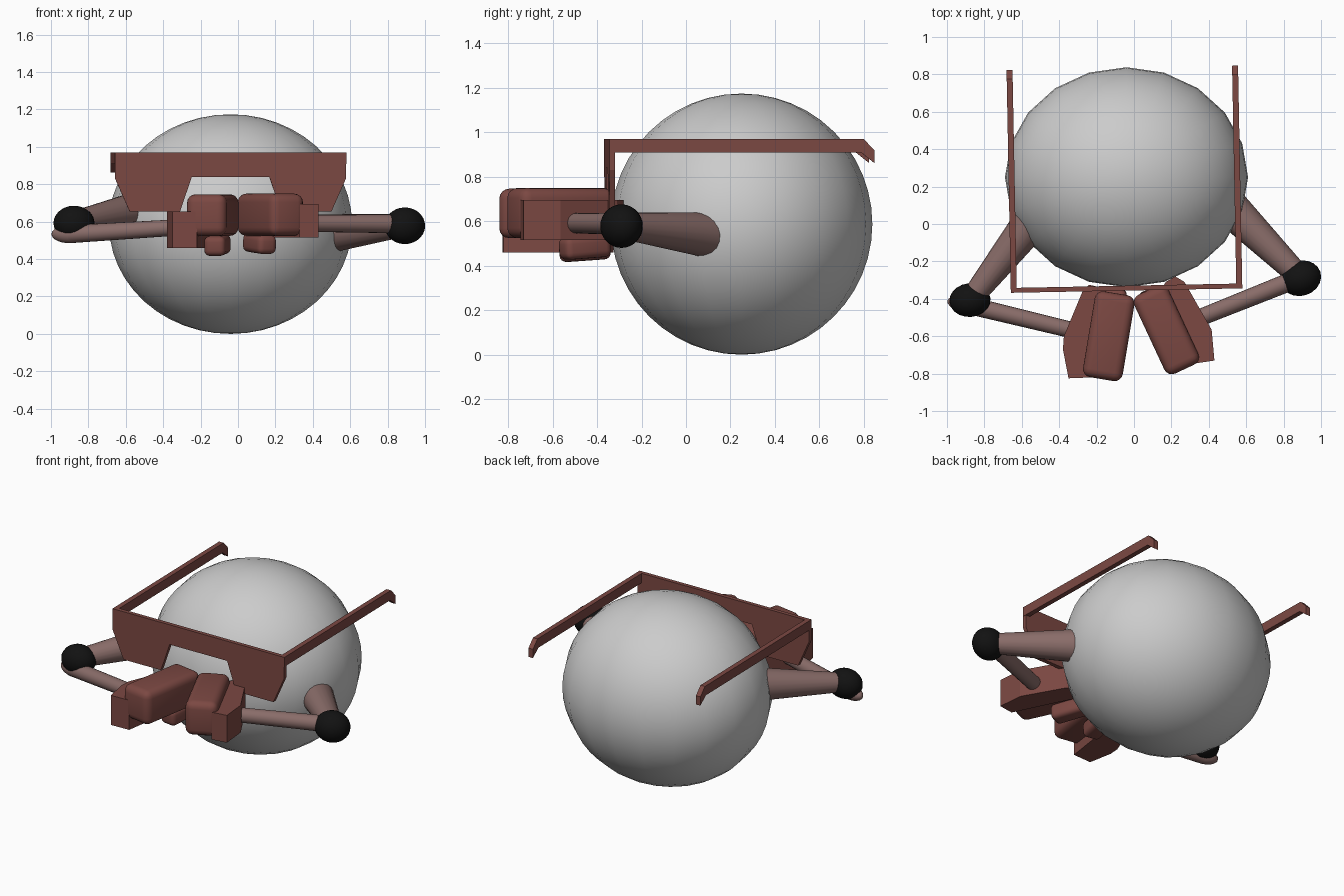
import bpy, bmesh, math
from mathutils import Vector, Matrix

if "Cube" in bpy.data.objects:
    bpy.data.objects.remove(bpy.data.objects["Cube"])


def material(name, rgb):
    m = bpy.data.materials.new(name)
    m.diffuse_color = (*rgb, 1)
    m.use_nodes = True
    m.node_tree.nodes["Principled BSDF"].inputs["Base Color"].default_value = m.diffuse_color
    return m


RED = material("dark_red", (0.20, 0.065, 0.055))
SKIN = material("dusty_pink", (0.25, 0.15, 0.14))
BLACK = material("black", (0.006, 0.006, 0.006))


def finish(name, bm, mat=None, smooth=None):
    bmesh.ops.recalc_face_normals(bm, faces=bm.faces)
    me = bpy.data.meshes.new(name)
    bm.to_mesh(me)
    bm.free()
    ob = bpy.data.objects.new(name, me)
    bpy.context.collection.objects.link(ob)
    if mat:
        me.materials.append(mat)
    if smooth:
        bpy.ops.object.select_all(action='DESELECT')
        ob.select_set(True)
        bpy.context.view_layer.objects.active = ob
        bpy.ops.object.shade_smooth_by_angle(angle=math.radians(smooth))
    return ob


def ball(name, loc, radii, mat=None, rot=0, seg=20, rings=14):
    bm = bmesh.new()
    bmesh.ops.create_uvsphere(bm, u_segments=seg, v_segments=rings, radius=1)
    bm.transform(Matrix.Translation(loc) @ Matrix.Rotation(math.radians(rot), 4, 'Z')
                 @ Matrix.Diagonal((*radii, 1)))
    return finish(name, bm, mat, 60)


def limb(name, a, b, r1, r2):
    a, b = Vector(a), Vector(b)
    bm = bmesh.new()
    bmesh.ops.create_cone(bm, cap_ends=True, segments=20, radius1=r1, radius2=r2,
                          depth=(b - a).length)
    bm.transform(Matrix.Translation((a + b) / 2)
                 @ (b - a).to_track_quat('Z', 'Y').to_matrix().to_4x4())
    return finish(name, bm, SKIN, 40)


def prism(name, pts, offset, mat=RED, matrix=None):
    """Extrude a closed 3D outline by offset."""
    bm = bmesh.new()
    f = bm.faces.new([bm.verts.new(p) for p in pts])
    new = bmesh.ops.extrude_face_region(bm, geom=[f], use_keep_orig=True)
    bmesh.ops.translate(bm, vec=offset,
                        verts=[v for v in new["geom"] if isinstance(v, bmesh.types.BMVert)])
    if matrix:
        bm.transform(matrix)
    return finish(name, bm, mat)


def rounded_box(name, loc, size, rot, bevel, tilt=0):
    bm = bmesh.new()
    bmesh.ops.create_cube(bm, size=1)
    bm.transform(Matrix.Diagonal((*size, 1)))
    bmesh.ops.bevel(bm, geom=bm.edges[:], offset=bevel, segments=4, profile=0.5,
                    affect='EDGES')
    bm.transform(Matrix.Translation(loc) @ Matrix.Rotation(math.radians(rot), 4, 'Z')
                 @ Matrix.Rotation(math.radians(tilt), 4, 'X'))
    return finish(name, bm, RED, 40)


# round body
ball("body", (-0.04, 0.25, 0.587), (0.65, 0.588, 0.587), seg=20, rings=24)

# visor: front plate with a notch, and two hooked side bars, turned slightly
turn = Matrix.Translation((-0.04, -0.343, 0)) @ Matrix.Rotation(math.radians(1.1), 4, 'Z')
half = [(0.617, 0.97), (0.617, 0.83), (0.54, 0.655), (0.27, 0.655), (0.207, 0.84)]
plate = half + [(-x, z) for x, z in reversed(half)]
prism("visor_plate", [(x, -0.013, z) for x, z in plate], (0, 0.026, 0), matrix=turn)
bar = [(-0.013, 0.97), (1.13, 0.97), (1.178, 0.92), (1.178, 0.862), (1.12, 0.908), (-0.013, 0.908)]
for side, x in (("left", -0.619), ("right", 0.587)):
    prism(f"visor_bar_{side}", [(x, y, z) for y, z in bar], (0.032, 0, 0), matrix=turn)

# arms and elbows
limb("upper_arm_left", (-0.51, 0.06, 0.665), (-0.87, -0.40, 0.60), 0.105, 0.058)
limb("upper_arm_right", (0.48, 0.12, 0.535), (0.89, -0.285, 0.58), 0.105, 0.06)
limb("forearm_left", (-0.26, -0.585, 0.573), (-0.90, -0.43, 0.533), 0.043, 0.048)
ball("forearm_tip_left", (-0.90, -0.432, 0.533), (0.10, 0.045, 0.048), SKIN, -13)
limb("forearm_right", (0.28, -0.53, 0.592), (0.88, -0.29, 0.588), 0.045, 0.05)
ball("elbow_left", (-0.877, -0.407, 0.592), (0.11, 0.09, 0.093), BLACK, 5)
ball("elbow_right", (0.892, -0.29, 0.578), (0.11, 0.094, 0.098), BLACK, 18)

# gloves: rounded fist, flat cuff plate outside, thumb below
rounded_box("fist_left", (-0.135, -0.60, 0.635), (0.215, 0.465, 0.222), -9.5, 0.045)
rounded_box("fist_right", (0.173, -0.565, 0.637), (0.20, 0.465, 0.225), 25, 0.045)
cuff_left = [(-0.38, -0.67), (-0.375, -0.60), (-0.275, -0.36), (-0.24, -0.325),
             (-0.15, -0.345), (-0.22, -0.82), (-0.35, -0.825)]
cuff_right = [(0.17, -0.31), (0.22, -0.28), (0.27, -0.31), (0.415, -0.565),
              (0.43, -0.73), (0.33, -0.745), (0.14, -0.36)]
prism("cuff_left", [(x, y, 0.46) for x, y in cuff_left], (0, 0, 0.195))
prism("cuff_right", [(x, y, 0.515) for x, y in cuff_right], (0, 0, 0.18))
rounded_box("thumb_left", (-0.11, -0.455, 0.475), (0.115, 0.225, 0.105), -9.5, 0.03, 4)
rounded_box("thumb_right", (0.115, -0.455, 0.483), (0.11, 0.225, 0.10), 25, 0.03, 4)
